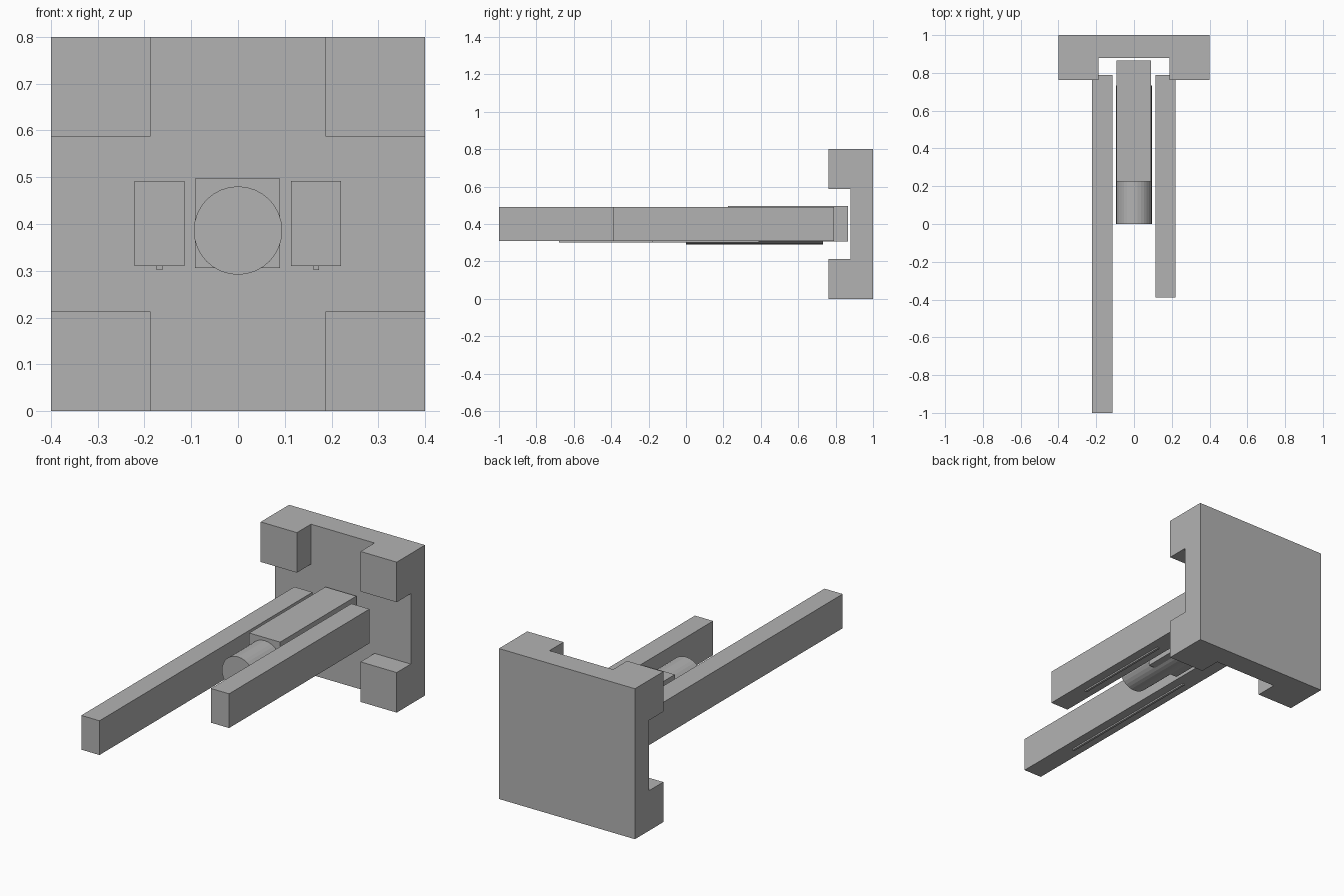
import bpy, bmesh, math
from mathutils import Vector, Matrix

if "Cube" in bpy.data.objects:
    bpy.data.objects.remove(bpy.data.objects["Cube"])

grey = bpy.data.materials.new("plain grey")
grey.diffuse_color = (0.45, 0.45, 0.45, 1)
grey.use_nodes = True
grey.node_tree.nodes["Principled BSDF"].inputs["Base Color"].default_value = grey.diffuse_color


def finish(bm, name):
    bmesh.ops.recalc_face_normals(bm, faces=bm.faces)
    mesh = bpy.data.meshes.new(name)
    bm.to_mesh(mesh)
    bm.free()
    mesh.materials.append(grey)
    obj = bpy.data.objects.new(name, mesh)
    bpy.context.collection.objects.link(obj)
    return obj


def box_mesh(lo, hi):
    lo, hi = Vector(lo), Vector(hi)
    bm = bmesh.new()
    bmesh.ops.create_cube(bm, size=1, matrix=Matrix.Translation((lo + hi) / 2)
                          @ Matrix.Diagonal((*(hi - lo), 1)))
    return bm


def box(name, lo, hi):
    return finish(box_mesh(lo, hi), name)


# Back plate, with its four corner blocks extruded forward
bm = box_mesh((-0.4, 0.88, 0), (0.4, 1, 0.8))
for side in (-1, 1):
    for co, no in (((side * 0.187, 0, 0), (1, 0, 0)),
                   ((0, 0, 0.4 + side * 0.187), (0, 0, 1))):
        bmesh.ops.bisect_plane(bm, geom=bm.verts[:] + bm.edges[:] + bm.faces[:],
                               plane_co=co, plane_no=no)
bm.normal_update()
corners = []
for f in bm.faces:
    c = f.calc_center_median()
    if f.normal.y < -0.9 and abs(c.x) > 0.2 and abs(c.z - 0.4) > 0.2:
        corners.append(f)
new = bmesh.ops.extrude_face_region(bm, geom=corners)["geom"]
bmesh.ops.translate(bm, vec=(0, -0.118, 0),
                    verts=[v for v in new if isinstance(v, bmesh.types.BMVert)])
bmesh.ops.delete(bm, geom=[f for f in corners if f.is_valid], context="FACES_ONLY")
finish(bm, "back_plate")

# Side rails, each with a thin strip underneath
for side, x, front, strip in (("left", -0.168, -1.0, (-0.68, 0.19)),
                              ("right", 0.167, -0.39, (-0.18, 0.39))):
    box(side + "_rail", (x - 0.0535, front, 0.31), (x + 0.0535, 0.79, 0.492))
    box(side + "_strip", (x - 0.006, strip[0], 0.302), (x + 0.006, strip[1], 0.312))

# Middle block
box("middle_block", (-0.092, 0.225, 0.306), (0.09, 0.866, 0.497))

# Round rod running through the middle block
bm = bmesh.new()
bmesh.ops.create_cone(bm, cap_ends=True, segments=32, radius1=0.0945, radius2=0.0945, depth=0.733,
                      matrix=Matrix.Translation((0, 0.3665, 0.386))
                      @ Matrix.Rotation(math.pi / 2, 4, "X"))
finish(bm, "round_rod")
